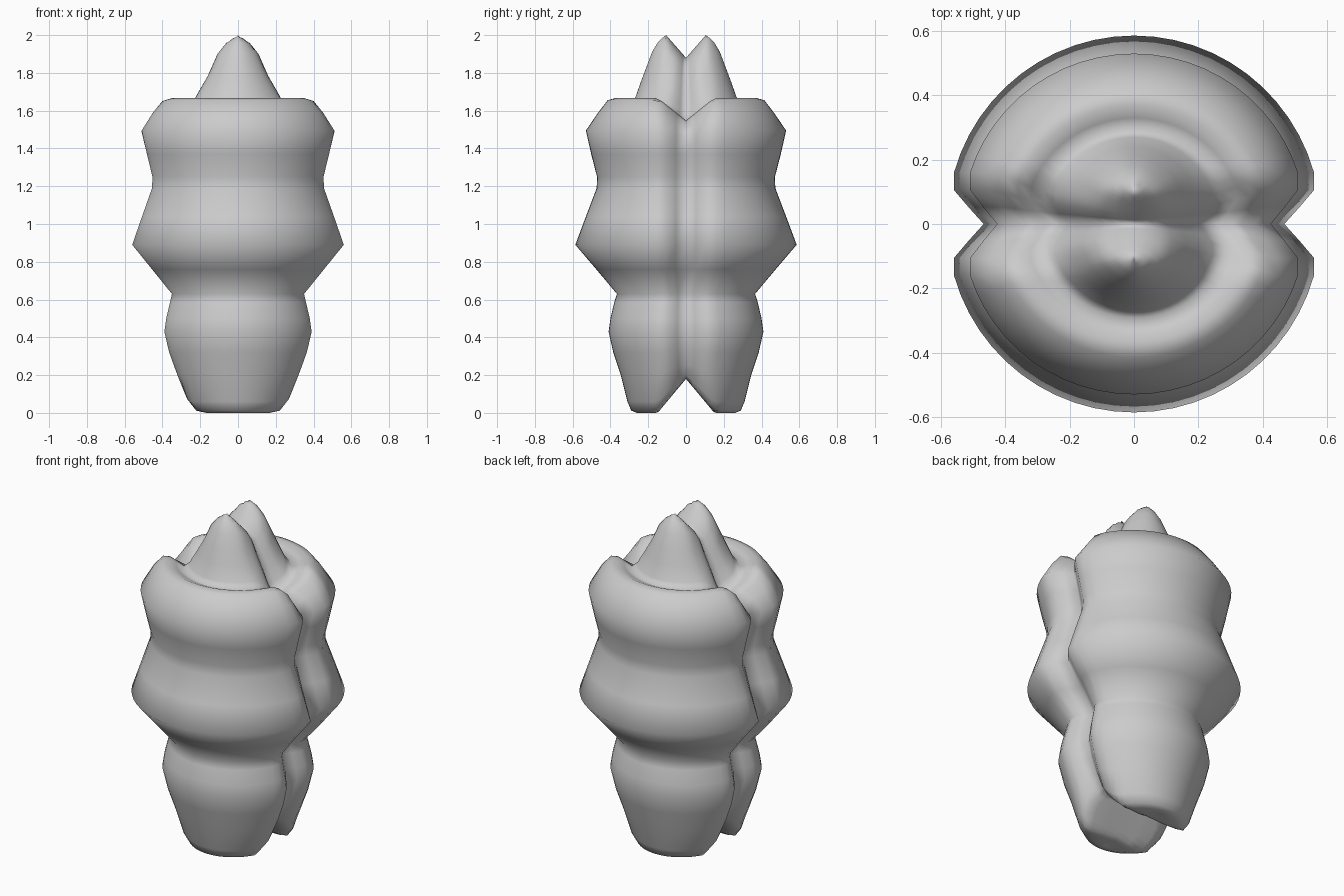
import bpy, bmesh, math

STEPS = 12   # arc segments per quarter

# Rings from the underside to the tip: half width x, half depth y, height, lift of the groove floor
RINGS = [
    (0.00, 0.22, 0.005, 0.175),
    (0.10, 0.235, 0.00, 0.18),
    (0.20, 0.26, 0.00, 0.18),
    (0.245, 0.29, 0.012, 0.17),
    (0.28, 0.31, 0.06, 0.14),
    (0.325, 0.345, 0.20, 0.06),
    (0.365, 0.385, 0.32, 0.02),
    (0.39, 0.41, 0.43, 0.0),
    (0.38, 0.40, 0.50, 0.0),
    (0.36, 0.38, 0.585, 0.0),
    (0.35, 0.366, 0.63, 0.0),
    (0.455, 0.475, 0.76, 0.0),
    (0.56, 0.586, 0.89, 0.0),
    (0.508, 0.53, 1.04, 0.0),
    (0.455, 0.473, 1.19, 0.0),
    (0.453, 0.471, 1.25, 0.0),
    (0.482, 0.502, 1.37, 0.0),
    (0.51, 0.53, 1.495, -0.03),
    (0.45, 0.465, 1.59, -0.08),
    (0.40, 0.415, 1.655, -0.12),
    (0.36, 0.37, 1.668, -0.12),
    (0.32, 0.33, 1.65, -0.11),
    (0.28, 0.292, 1.633, -0.09),
    (0.245, 0.27, 1.665, -0.08),
    (0.20, 0.24, 1.75, -0.08),
    (0.16, 0.21, 1.83, -0.09),
    (0.12, 0.18, 1.91, -0.10),
    (0.08, 0.15, 1.96, -0.11),
    (0.045, 0.125, 1.985, -0.12),
    (0.0, 0.105, 2.0, -0.12),
]


def quarter(rx, ry):
    """Section from the side groove floor to the middle of the front."""
    y1 = min(0.16, 0.35 * ry)
    a0 = math.asin(y1 / ry)
    pts = [(rx * 0.835, 0.0), (rx * 0.92, y1 * 0.33), (rx, y1 * 0.66)]
    for i in range(STEPS + 1):
        a = a0 + (math.pi / 2 - a0) * i / STEPS
        pts.append((rx * math.cos(a) / math.cos(a0), ry * math.sin(a)))
    return pts


def section(rx, ry):
    q = quarter(rx, ry)
    half = q + [(-x, y) for x, y in q[-2::-1]]
    return half + [(x, -y) for x, y in half[-2:0:-1]]


# Two-lobed body: stacked grooved sections
bm = bmesh.new()
loops = []
for rx, ry, z, lift in RINGS:
    w = 0.105 if z > 1.9 else 0.15
    loops.append([bm.verts.new((x, y, z + lift * max(0.0, 1 - abs(y) / w)))
                  for x, y in section(rx, ry)])
for low, high in zip(loops, loops[1:]):
    n = len(low)
    for i in range(n):
        j = (i + 1) % n
        bm.faces.new((low[i], low[j], high[j], high[i]))
# the end rings are flat lines, so welding closes them
bmesh.ops.remove_doubles(bm, verts=bm.verts, dist=0.0005)
bmesh.ops.recalc_face_normals(bm, faces=bm.faces)
for f in bm.faces:
    f.smooth = True
mesh = bpy.data.meshes.new("lobed_body")
bm.to_mesh(mesh)
bm.free()

grey = bpy.data.materials.new("plain grey")
grey.diffuse_color = (0.6, 0.6, 0.6, 1)
mesh.materials.append(grey)
body = bpy.data.objects.new("lobed_body", mesh)
bpy.context.collection.objects.link(body)
